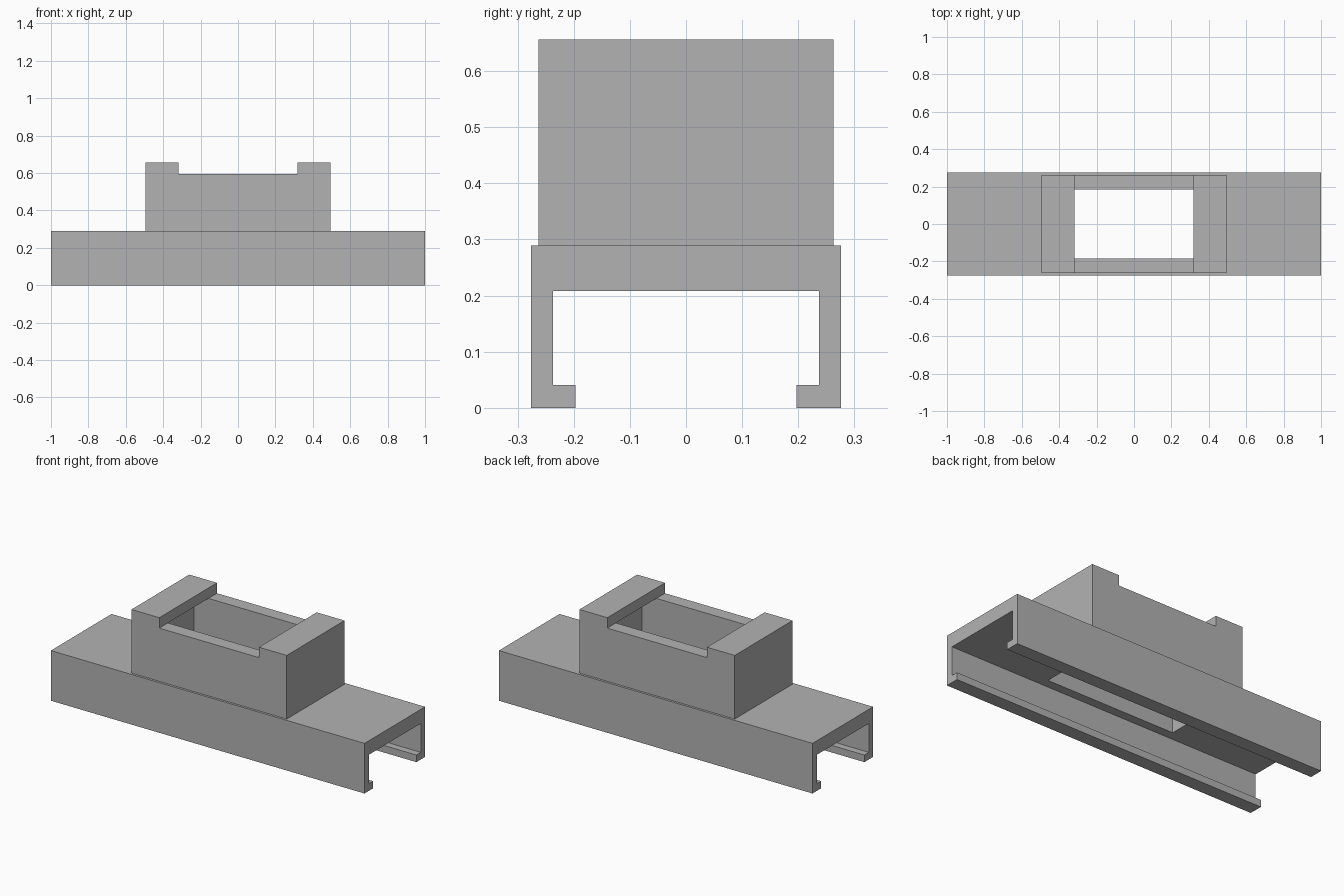
import bpy
import bmesh

cube = bpy.data.objects.get("Cube")
if cube:
    bpy.data.objects.remove(cube, do_unlink=True)

grey = bpy.data.materials.new("plain_grey")
grey.use_nodes = True
colour = (0.45, 0.45, 0.45, 1)
grey.diffuse_color = colour
grey.node_tree.nodes["Principled BSDF"].inputs["Base Color"].default_value = colour


def extrude_profile(name, points, start, end):
    """Extrude a closed outline from start by the vector to end."""
    bm = bmesh.new()
    face = bm.faces.new([bm.verts.new(start(p)) for p in points])
    result = bmesh.ops.extrude_face_region(bm, geom=[face])
    verts = [g for g in result["geom"] if isinstance(g, bmesh.types.BMVert)]
    bmesh.ops.translate(bm, verts=verts, vec=end)
    bmesh.ops.recalc_face_normals(bm, faces=bm.faces)
    mesh = bpy.data.meshes.new(name)
    bm.to_mesh(mesh)
    bm.free()
    mesh.materials.append(grey)
    obj = bpy.data.objects.new(name, mesh)
    bpy.context.collection.objects.link(obj)
    return obj


def mirrored(half):
    """Complete a symmetric outline from its positive half."""
    return half + [(-a, z) for a, z in reversed(half)]


def cut_box(target, half_x, half_y, low, high):
    cutter = extrude_profile("cutter", mirrored([(half_x, low), (half_x, high)]),
                             lambda p: (p[0], -half_y, p[1]), (0, 2 * half_y, 0))
    cutter.hide_render = True
    mod = target.modifiers.new("cut", "BOOLEAN")
    mod.operation = "DIFFERENCE"
    mod.solver = "EXACT"
    mod.object = cutter
    bpy.context.view_layer.objects.active = target
    bpy.ops.object.modifier_apply(modifier=mod.name)
    bpy.data.objects.remove(cutter, do_unlink=True)


deck, ceiling, rim, top = 0.289, 0.208, 0.596, 0.656
cavity_x, cavity_y = 0.41, 0.185

# Sliding channel with inward lips along both lower edges
channel = [(0.276, deck), (0.276, 0), (0.197, 0), (0.197, 0.041),
           (0.237, 0.041), (0.237, ceiling)]
rail = extrude_profile("rail_channel", mirrored(channel),
                       lambda p: (-1, p[0], p[1]), (2, 0, 0))
cut_box(rail, cavity_x, cavity_y, ceiling - 0.05, deck + 0.05)

# Hollow housing with a raised block at each end
outline = [(0.495, deck), (0.495, top), (0.318, top), (0.318, rim)]
housing = extrude_profile("housing", mirrored(outline),
                          lambda p: (p[0], -0.263, p[1]), (0, 0.526, 0))

# Cavity runs under the end blocks, leaving them as overhanging lips
cut_box(housing, cavity_x, cavity_y, deck - 0.05, rim)
